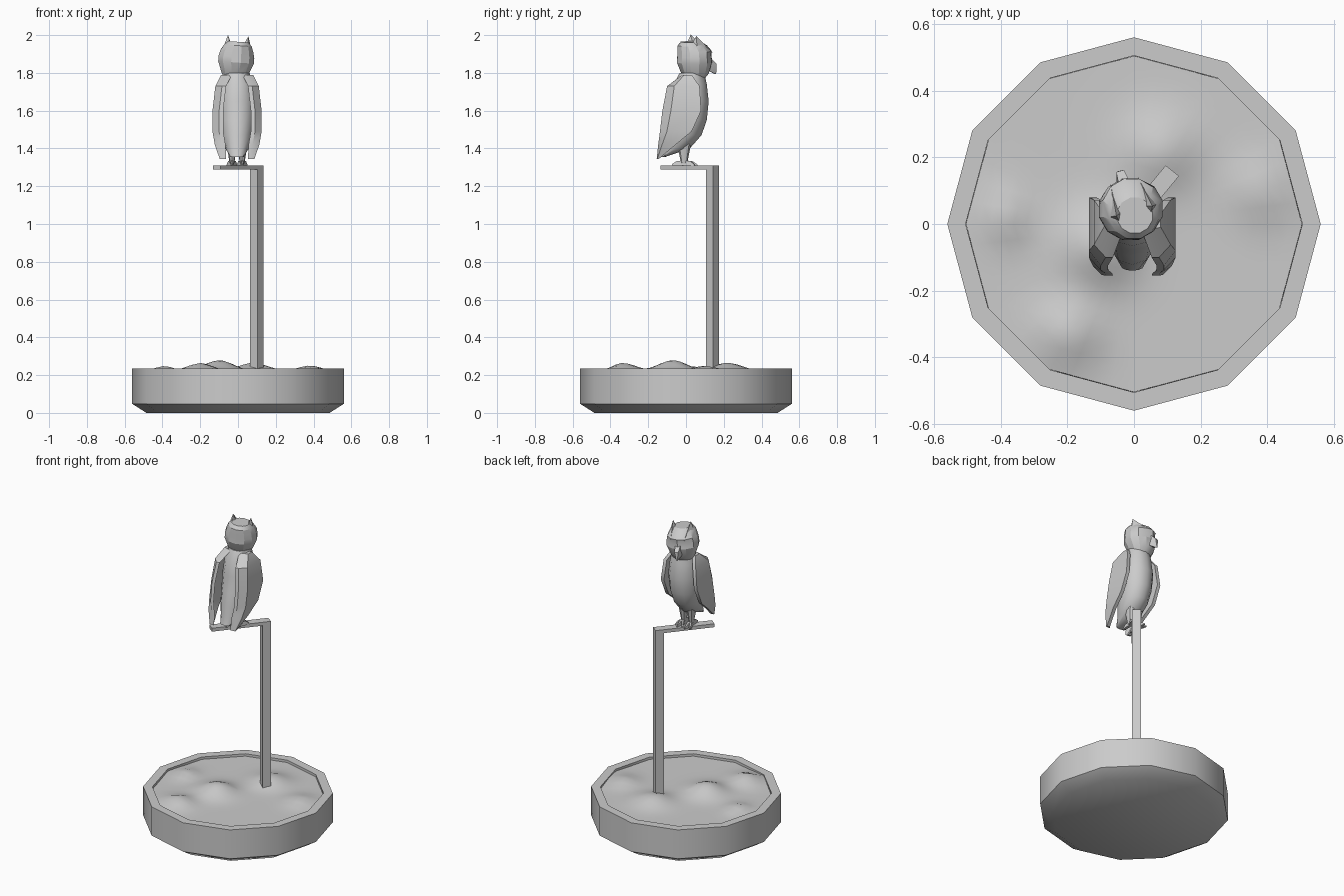
import bpy, bmesh, math
from mathutils import Matrix, Vector

if "Cube" in bpy.data.objects:
    bpy.data.objects.remove(bpy.data.objects["Cube"])


def finish(bm, name, angle=30):
    bmesh.ops.recalc_face_normals(bm, faces=bm.faces)
    me = bpy.data.meshes.new(name)
    bm.to_mesh(me)
    bm.free()
    ob = bpy.data.objects.new(name, me)
    bpy.context.collection.objects.link(ob)
    bpy.ops.object.select_all(action='DESELECT')
    ob.select_set(True)
    bpy.context.view_layer.objects.active = ob
    bpy.ops.object.shade_smooth_by_angle(angle=math.radians(angle))
    return ob


def ring(x, y, z, rx, ry, n):
    return [Vector((x + rx * math.cos(2 * math.pi * i / n),
                    y + ry * math.sin(2 * math.pi * i / n), z)) for i in range(n)]


def loft(name, rings, angle=30, bm=None):
    """Bridge equal-sized rings and cap both ends."""
    own = bm is None
    bm = bm or bmesh.new()
    vs = [[bm.verts.new(p) for p in r] for r in rings]
    n = len(vs[0])
    for a, b in zip(vs, vs[1:]):
        for i in range(n):
            j = (i + 1) % n
            bm.faces.new((a[i], a[j], b[j], b[i]))
    bm.faces.new(vs[0])
    bm.faces.new(vs[-1])
    return finish(bm, name, angle) if own else bm


def box_between(name, a, b, c, z0, z1):
    """Upright box from plan corner a, with plan edge vectors b and c."""
    plan = [Vector(a), Vector(a) + Vector(b), Vector(a) + Vector(b) + Vector(c), Vector(a) + Vector(c)]
    return loft(name, [[Vector((p.x, p.y, z)) for p in plan] for z in (z0, z1)])


# Twelve-sided tub with a raised rim
loft("tub", [ring(0, 0, z, r, r, 12) for r, z in
             ((.485, 0), (.56, .048), (.56, .235), (.505, .235), (.505, .19))], 40)

# Uneven soil: gentle mounds
mounds = [(-.10, -.07, .058, .11), (-.20, -.33, .045, .09), (.08, .22, .045, .11),
          (-.39, .02, .03, .07), (.38, .10, .03, .09)]


def soil_ring(r, n=48):
    pts = []
    for i in range(n):
        a = 2 * math.pi * i / n
        rr = r * math.cos(math.pi / 12) / math.cos(a % (math.pi / 6) - math.pi / 12)
        x, y = rr * math.cos(a), rr * math.sin(a)
        z = .220 + sum(h * math.exp(-((x - u) ** 2 + (y - v) ** 2) / (s * s)) for u, v, h, s in mounds)
        pts.append(Vector((x, y, z)))
    return pts


loft("soil", [ring(0, 0, .19, .5, .5, 48)] + [soil_ring(.504 * k / 14) for k in range(14, 0, -1)]
     + [soil_ring(.004)], 40)

# Perch: square post and diagonal arm
across = Vector((.04, -.032))
along = Vector((-.635, -.772))
corner = Vector((.095, .176))
box_between("post", corner, across, along * .05, .20, 1.295)
box_between("perch_arm", corner, across, along * .36, 1.288, 1.31)

# Body: leaning loft ending in the tail
CX = -.005
body = [(1.355, -.125, .035, .015), (1.40, -.055, .062, .075), (1.47, -.02, .082, .102),
        (1.55, .005, .093, .105), (1.65, .02, .097, .10), (1.74, .022, .085, .088),
        (1.80, .032, .066, .065)]
loft("body", [ring(CX, y, z, rx, ry, 12) for z, y, rx, ry in body], 35)

# Wings: bent plates with thickness
wing_rows = [(1.79, .03, -.02, .085), (1.73, .072, -.10, .115), (1.60, .08, -.125, .13),
             (1.49, .03, -.138, .13), (1.42, -.055, -.147, .118), (1.345, -.143, -.155, .092)]
for side, label in ((-1, "left"), (1, "right")):
    bm = bmesh.new()
    outer, inner = [], []
    for z, yf, yb, x in wing_rows:
        ym = yb + (yf - yb) * .22
        bend = .035 if z > 1.36 else .012
        prof = [(x, yf), (x, ym), (x - bend, yb)]
        outer.append([Vector((CX + side * px, py, z)) for px, py in prof])
        inner.append([Vector((CX + side * (px - .022), py, z)) for px, py in reversed(prof)])
    loft("", [o + i for o, i in zip(outer, inner)], bm=bm)
    finish(bm, label + "_wing", 35)

# Legs and clawed feet
for side, label in ((-1, "left"), (1, "right")):
    x = CX + side * .027
    loft(label + "_leg", [ring(x, -.01, 1.46, .034, .045, 8), ring(x, -.01, 1.40, .025, .032, 8),
                          ring(x, -.01, 1.32, .012, .016, 8)], 40)
    bm = bmesh.new()
    for ang, length in ((65, .06), (90, .07), (115, .06), (270, .065)):
        d = Vector((math.cos(math.radians(ang)), math.sin(math.radians(ang)), 0))
        s = Vector((-d.y, d.x, 0))
        rings = []
        for t, w, zt in ((0, .009, 1.336), (.6, .009, 1.334), (1, .004, 1.316)):
            p = Vector((x, -.01, 0)) + d * length * t
            rings.append([p + s * k * w + Vector((0, 0, z)) for k, z in
                          ((-1, 1.309), (1, 1.309), (.6, zt), (-.6, zt))])
        loft("", rings, bm=bm)
    finish(bm, label + "_foot")

# Head, turned and slightly tilted
place = (Matrix.Translation((-.01, .045, 1.86)) @ Matrix.Rotation(math.radians(4), 4, 'Y')
         @ Matrix.Rotation(math.radians(15), 4, 'Z'))
head = [(-.09, 0, .062, .055, 1), (-.062, .003, .075, .075, 1), (-.005, 0, .098, .096, .97),
        (.025, 0, .098, .094, .88), (.055, 0, .09, .094, 1), (.085, -.012, .076, .08, 1),
        (.105, -.02, .055, .055, 1)]
rings = []
for z, y, rx, ry, dent in head:
    r = ring(0, y, z, rx, ry, 12)
    for k in (2, 4):  # sunken eyes under the brow
        r[k].y *= dent
    rings.append(r)
loft("head", rings, 25).matrix_world = place

# Beak: hooked wedge
loft("beak", [[Vector(p) for p in r] for r in (
    ((-.018, .075, .03), (.018, .075, .03), (.018, .075, .02), (-.018, .075, .02)),
    ((-.012, .118, -.015), (.012, .118, -.015), (.022, .07, -.045), (-.022, .07, -.045)),
    ((-.003, .118, -.068), (.003, .118, -.068), (.003, .11, -.068), (-.003, .11, -.068)))],
    25).matrix_world = place

# Ear tufts running forward into the brow
for side, label in ((-1, "left"), (1, "right")):
    bm = bmesh.new()
    pts = [(.032, .0, .085), (.045, -.04, .07), (.08, -.005, .06), (.042, .088, .05), (.056, -.006, .139)]
    v = [bm.verts.new((side * a, b, c)) for a, b, c in pts]
    for i in range(4):
        bm.faces.new((v[i], v[(i + 1) % 4], v[4]))
    bm.faces.new(v[:4])
    finish(bm, label + "_ear_tuft", 20).matrix_world = place
